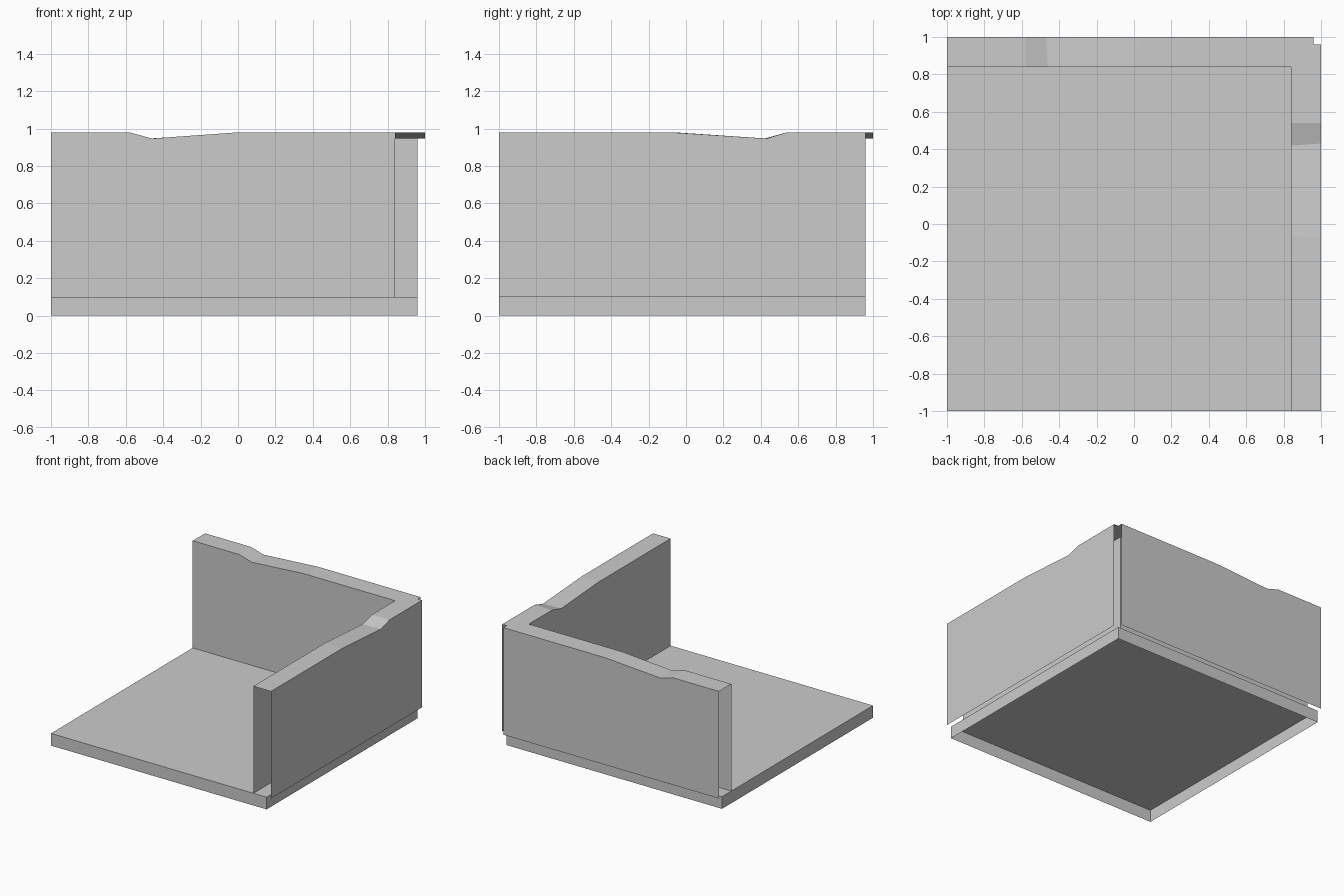
import bpy, bmesh
from mathutils import Matrix

if "Cube" in bpy.data.objects:
    bpy.data.objects.remove(bpy.data.objects["Cube"])

TOP, DIP, BASE = 0.98, 0.947, 0.1
OUT, IN, NOTCH = 1.0, 0.84, 0.96


def finish(name, bm):
    mesh = bpy.data.meshes.new(name)
    bm.to_mesh(mesh)
    bm.free()
    obj = bpy.data.objects.new(name, mesh)
    bpy.context.collection.objects.link(obj)
    return obj


def wall(name, outer, inner, place, flip):
    """Open-ended wall shell: outer face, inner face and dipped top."""
    bm = bmesh.new()
    o = [bm.verts.new(place(t, OUT, z)) for t, z in outer]
    i = [bm.verts.new(place(t, IN, z)) for t, z in inner]
    ob = [bm.verts.new(place(p[0], OUT, BASE)) for p in (outer[-1], outer[0])]
    ib = [bm.verts.new(place(p[0], IN, BASE)) for p in (inner[-1], inner[0])]
    bm.faces.new(o + ob)
    bm.faces.new((i + ib)[::-1])
    for k in range(len(o) - 1):
        bm.faces.new((i[k], i[k + 1], o[k + 1], o[k]))
    if flip:
        bmesh.ops.reverse_faces(bm, faces=bm.faces[:])
    return finish(name, bm)


def profile(points, end):
    a, b, c = points
    return [(-1, TOP), (a, TOP), (b, DIP), (c, TOP), (end, TOP)]


# floor slab, open underneath
bm = bmesh.new()
bmesh.ops.create_cube(bm, size=1, matrix=Matrix.Translation((-0.02, -0.02, BASE / 2))
                      @ Matrix.Diagonal((1.96, 1.96, BASE, 1)))
bm.normal_update()
bmesh.ops.delete(bm, geom=[f for f in bm.faces if f.normal.z < -0.5], context='FACES_ONLY')
finish("floor_slab", bm)

# back wall, worn dip on the left
wall("back_wall", profile((-0.58, -0.47, 0.03), NOTCH), profile((-0.58, -0.46, 0.0), IN),
     lambda t, d, z: (t, d, z), False)


# right wall, worn dip toward the back
def right_profile(points, end):
    a, b, c = points
    return [(-1, TOP), (a, TOP), (b, DIP), (c, TOP), (end, TOP)]


wall("right_wall", right_profile((-0.08, 0.43, 0.54), NOTCH), right_profile((-0.06, 0.42, 0.54), IN),
     lambda t, d, z: (d, t, z), True)

# notched top of the corner
bm = bmesh.new()
v = [bm.verts.new((x, y, TOP)) for x, y in ((IN, IN), (OUT, NOTCH), (NOTCH, NOTCH), (NOTCH, OUT))]
bm.faces.new((v[0], v[1], v[2]))
bm.faces.new((v[0], v[2], v[3]))
finish("corner_top", bm)
